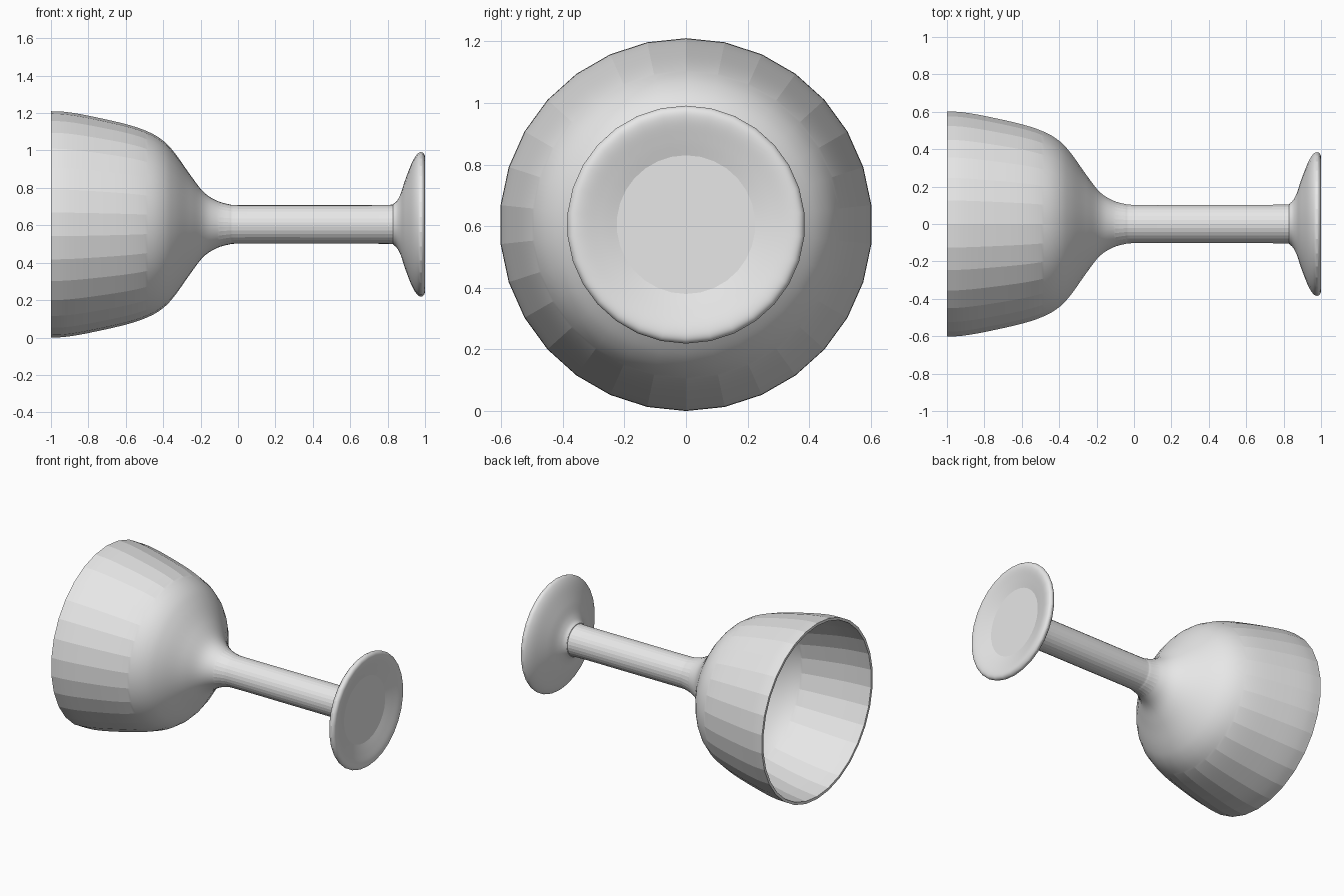
import bpy
import bmesh
import math
from mathutils import Vector

SIDES = 30      # facets around the axis
STEPS = 6       # smoothing steps between profile points
AXIS_Z = 0.605  # height of the lying goblet's axis

cube = bpy.data.objects.get("Cube")
if cube:
    bpy.data.objects.remove(cube, do_unlink=True)

# Profiles as (position along axis, radius)
cavity = [(-0.27, 0), (-0.28, 0.12), (-0.31, 0.25), (-0.36, 0.36), (-0.42, 0.425),
          (-0.5, 0.48), (-0.6, 0.516), (-0.8, 0.562), (-0.92, 0.58), (-1, 0.587)]
outside = [(-1, 0.605), (-0.92, 0.601), (-0.8, 0.581), (-0.6, 0.536), (-0.48, 0.495),
           (-0.4, 0.447), (-0.337, 0.38), (-0.257, 0.267), (-0.187, 0.176),
           (-0.12, 0.13), (-0.05, 0.108), (0.02, 0.103), (0.4, 0.103), (0.78, 0.104),
           (0.835, 0.113), (0.866, 0.155), (0.893, 0.235), (0.93, 0.33),
           (0.958, 0.375), (0.98, 0.386), (0.997, 0.372), (0.998, 0.34),
           (0.982, 0.28), (0.965, 0.225)]
foot_centre = [(0.965, 0)]


def smooth_path(points):
    """Catmull-Rom curve through the points."""
    p = [Vector(q) for q in points]
    p = [p[0]] + p + [p[-1]]
    path = []
    for a, b, c, d in zip(p, p[1:], p[2:], p[3:]):
        for i in range(STEPS):
            t = i / STEPS
            path.append(b + 0.5 * (t * (c - a)
                                   + t * t * (2 * a - 5 * b + 4 * c - d)
                                   + t ** 3 * (3 * b - a - 3 * c + d)))
    return path + [p[-1]]


# Goblet: one lathed skin of cavity, rim, bowl, stem and foot
profile = smooth_path(cavity) + smooth_path(outside) + [Vector(q) for q in foot_centre]
bm = bmesh.new()
verts = [bm.verts.new((min(q.x, 1), 0, max(q.y, 0))) for q in profile]
edges = [bm.edges.new(pair) for pair in zip(verts, verts[1:])]
bmesh.ops.spin(bm, geom=verts + edges, cent=(0, 0, 0), axis=(1, 0, 0),
               angle=math.tau, steps=SIDES, use_duplicate=False)
bmesh.ops.remove_doubles(bm, verts=bm.verts, dist=0.0001)
bmesh.ops.recalc_face_normals(bm, faces=bm.faces)
bmesh.ops.translate(bm, verts=bm.verts, vec=(0, 0, AXIS_Z))

mesh = bpy.data.meshes.new("goblet")
bm.to_mesh(mesh)
bm.free()
goblet = bpy.data.objects.new("goblet", mesh)
bpy.context.collection.objects.link(goblet)

# Plain grey
grey = bpy.data.materials.new("light grey")
grey.use_nodes = True
colour = (0.8, 0.8, 0.8, 1)
grey.diffuse_color = colour
grey.node_tree.nodes["Principled BSDF"].inputs["Base Color"].default_value = colour
mesh.materials.append(grey)

# Long facets stay crisp where the wall is steep, flared areas are smooth
bpy.ops.object.select_all(action='DESELECT')
goblet.select_set(True)
bpy.context.view_layer.objects.active = goblet
bpy.ops.object.shade_smooth_by_angle(angle=math.radians(11))
